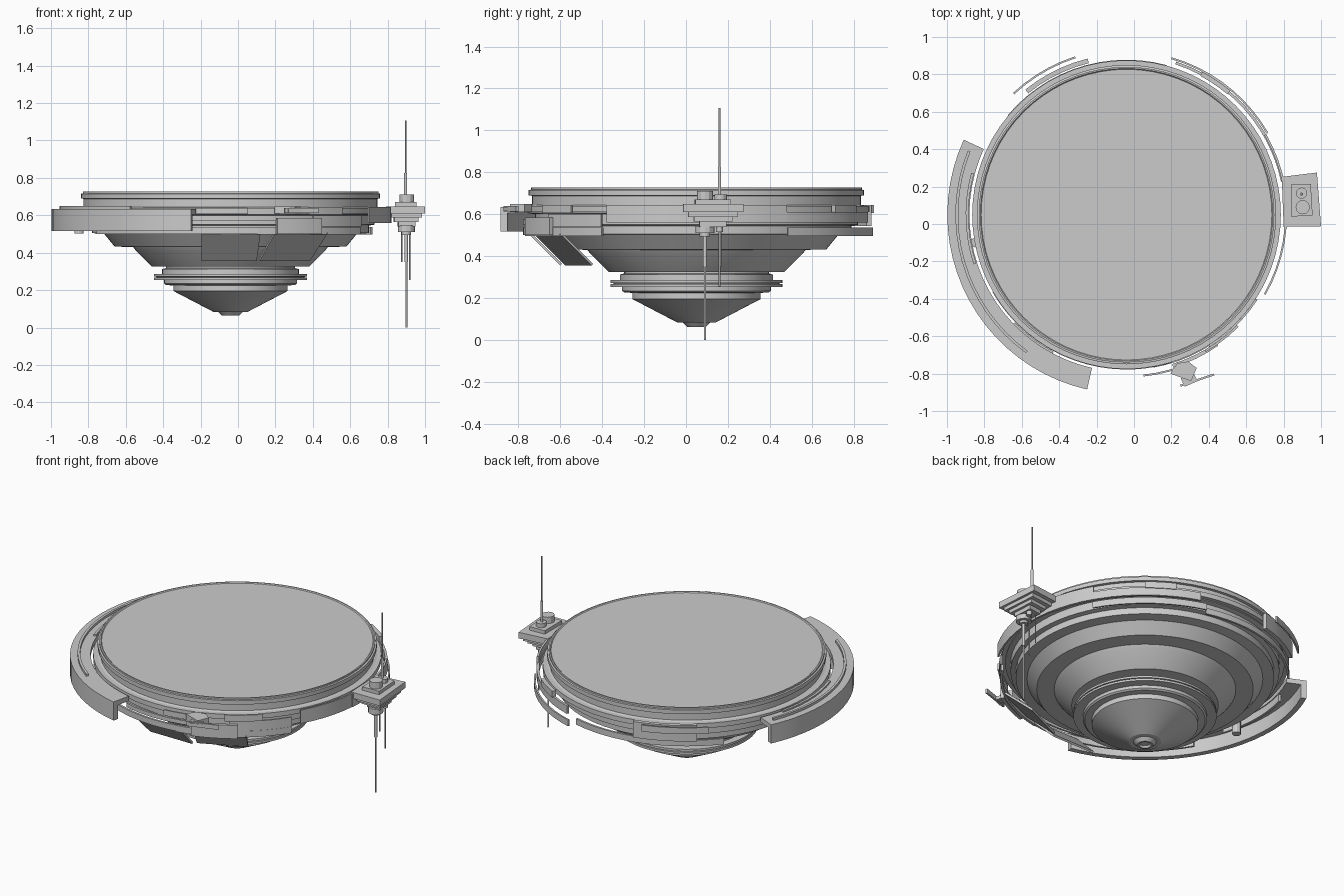
import bpy, bmesh
from math import cos, sin, radians, pi, ceil
from mathutils import Vector

CX, CY = -0.04, 0.05  # axis of the round hull


def make(name, verts, faces, smooth=True):
    me = bpy.data.meshes.new(name)
    me.from_pydata(verts, [], faces)
    bm = bmesh.new()
    bm.from_mesh(me)
    bmesh.ops.remove_doubles(bm, verts=bm.verts, dist=1e-5)
    bmesh.ops.recalc_face_normals(bm, faces=bm.faces)
    bm.to_mesh(me)
    bm.free()
    ob = bpy.data.objects.new(name, me)
    bpy.context.collection.objects.link(ob)
    if smooth:
        bpy.ops.object.select_all(action='DESELECT')
        ob.select_set(True)
        bpy.context.view_layer.objects.active = ob
        bpy.ops.object.shade_smooth_by_angle(angle=radians(25))
    return ob


def lathe(name, profile, seg=72, cx=CX, cy=CY):
    """Solid of revolution; open profile ends are capped."""
    n = len(profile)
    v = [(cx + r * cos(2 * pi * i / seg), cy + r * sin(2 * pi * i / seg), z)
         for i in range(seg) for r, z in profile]
    f = [(i * n + j, (i + 1) % seg * n + j, (i + 1) % seg * n + j + 1, i * n + j + 1)
         for i in range(seg) for j in range(n - 1)]
    f += [[i * n for i in range(seg)], [i * n + n - 1 for i in range(seg)]]
    return make(name, v, f)


def arc(name, a0, a1, section):
    """Sweep a closed (r, z) section around the hull axis."""
    n, k = len(section), max(2, ceil(abs(a1 - a0) / 5))
    v = []
    for i in range(k + 1):
        a = radians(a0 + (a1 - a0) * i / k)
        v += [(CX + r * cos(a), CY + r * sin(a), z) for r, z in section]
    f = [(i * n + j, i * n + (j + 1) % n, (i + 1) * n + (j + 1) % n, (i + 1) * n + j)
         for i in range(k) for j in range(n)]
    f += [list(range(n)), list(range(k * n, k * n + n))]
    return make(name, v, f)


def band(name, a0, a1, r0, r1, z0, z1):
    return arc(name, a0, a1, [(r0, z0), (r1, z0), (r1, z1), (r0, z1)])


def prism(name, pts, z0, z1):
    n = len(pts)
    v = [(x, y, z) for z in (z0, z1) for x, y in pts]
    f = [(i, (i + 1) % n, n + (i + 1) % n, n + i) for i in range(n)]
    return make(name, v, f + [list(range(n)), list(range(n, 2 * n))], False)


def rod(name, x, y, r, z0, z1, seg=12):
    return lathe(name, [(r, z0), (r, z1)], seg, x, y)


# main hull: flat deck, rim, stepped cone
lathe("hull", [
    (0.777, 0.722), (0.782, 0.727), (0.79, 0.727), (0.79, 0.717), (0.80, 0.715),
    (0.80, 0.69), (0.785, 0.688), (0.785, 0.645), (0.80, 0.64), (0.80, 0.605),
    (0.77, 0.60), (0.77, 0.55), (0.74, 0.545), (0.74, 0.505), (0.675, 0.50),
    (0.62, 0.433), (0.52, 0.43), (0.505, 0.41), (0.42, 0.325), (0.345, 0.325)])

# lower drum, with twin flanges
lathe("lower_drum", [
    (0.345, 0.33), (0.345, 0.318), (0.365, 0.312), (0.365, 0.286), (0.41, 0.286),
    (0.41, 0.273), (0.395, 0.271), (0.395, 0.269), (0.41, 0.267), (0.41, 0.254),
    (0.355, 0.254), (0.355, 0.235), (0.345, 0.227), (0.305, 0.225), (0.305, 0.2)])

# nose cone with recessed tip
lathe("nose_cone", [
    (0.305, 0.205), (0.305, 0.195), (0.092, 0.084), (0.065, 0.083), (0.045, 0.063),
    (0.035, 0.063), (0.028, 0.075)])

# thin upper ring around hull
arc("upper_ring", 0, 360, [(0.795, 0.61), (0.825, 0.61), (0.825, 0.64), (0.795, 0.64)])

# big angled channel on the left
arc("side_channel", 155.3, 257.3, [
    (0.84, 0.605), (0.925, 0.605), (0.925, 0.517), (0.958, 0.517), (0.958, 0.635), (0.84, 0.635)])
band("channel_ridge", 158, 234, 0.90, 0.915, 0.63, 0.65)
band("channel_inner_strip", 165, 198, 0.845, 0.86, 0.56, 0.645)
rod("channel_foot", -0.85, -0.1, 0.025, 0.503, 0.606)

# broken guard bands around the hull: start, end, r0, r1, z0, z1
for i, b in enumerate([
        (108, 133, 0.88, 0.89, 0.605, 0.645),
        (104, 129, 0.835, 0.86, 0.545, 0.645),
        (74, 30, 0.865, 0.875, 0.497, 0.537),
        (72, 12, 0.845, 0.86, 0.56, 0.61),
        (62, 50, 0.84, 0.865, 0.605, 0.645),
        (30, -5, 0.85, 0.862, 0.56, 0.645),
        (0, -30, 0.848, 0.858, 0.56, 0.645),
        (-33, -58, 0.825, 0.835, 0.54, 0.60),
        (-45, -60, 0.835, 0.848, 0.605, 0.645),
        (-33, -80, 0.815, 0.83, 0.497, 0.537),
        (-55, -73, 0.835, 0.855, 0.50, 0.585),
        (-70, -84, 0.86, 0.87, 0.605, 0.64),
        (-73, -105, 0.815, 0.828, 0.55, 0.575),
        (-80, -150, 0.815, 0.828, 0.50, 0.537),
        (-118, -136, 0.83, 0.855, 0.54, 0.60),
        (75, 140, 0.815, 0.828, 0.50, 0.537)]):
    band("guard_band_%d" % (i + 1), *b)

# front clip block and its plate
prism("clip_block", [(0.195, -0.80), (0.305, -0.84), (0.335, -0.77), (0.29, -0.735), (0.23, -0.745)], 0.61, 0.648)
prism("clip_plate", [(0.25, -0.87), (0.43, -0.81), (0.425, -0.80), (0.245, -0.86)], 0.612, 0.64)
prism("clip_link", [(0.25, -0.825), (0.32, -0.80), (0.34, -0.84), (0.27, -0.87)], 0.615, 0.635)

# slanted front panels under the rim
for name, q in (("front_panel_left", [(-0.195, -0.745, 0.5), (0.12, -0.745, 0.5), (0.10, -0.6, 0.355), (-0.195, -0.6, 0.355)]),
                ("front_panel_right", [(0.195, -0.72, 0.5), (0.48, -0.6, 0.505), (0.385, -0.45, 0.355), (0.115, -0.575, 0.355)])):
    a, b, c, d = map(Vector, q)
    off = (b - a).cross(d - a).normalized() * 0.012
    vs = [a, b, c, d] + [p + off for p in (a, b, c, d)]
    make(name, [tuple(p) for p in vs], [(0, 1, 2, 3), (4, 5, 6, 7), (0, 1, 5, 4), (1, 2, 6, 5), (2, 3, 7, 6), (3, 0, 4, 7)], False)

# antenna mount: tapering stack of slabs
slab = [(0.79, 0.252), (0.978, 0.275), (1.0, -0.012), (0.80, -0.015)]
mid = Vector((0.905, 0.125))
for i, (s, z0, z1) in enumerate([(1.0, 0.61, 0.648), (0.82, 0.587, 0.61), (0.64, 0.565, 0.587), (0.45, 0.54, 0.565)]):
    prism("mount_slab_%d" % (i + 1), [tuple(mid + (Vector(p) - mid) * s) for p in slab], z0, z1)
prism("mount_top_box", [(0.84, 0.21), (0.945, 0.215), (0.955, 0.045), (0.84, 0.04)], 0.645, 0.67)

# antenna sockets and rods
for name, x, y, r, z0, z1 in [
        ("top_socket_large", 0.902, 0.09, 0.038, 0.665, 0.71),
        ("top_socket_small", 0.896, 0.165, 0.03, 0.665, 0.695),
        ("upper_rod_base", 0.896, 0.16, 0.008, 0.69, 0.825),
        ("upper_rod", 0.896, 0.16, 0.004, 0.82, 1.107),
        ("bottom_socket", 0.9, 0.09, 0.045, 0.51, 0.545),
        ("bottom_socket_tip", 0.9, 0.09, 0.025, 0.495, 0.515),
        ("lower_rod_base", 0.9, 0.09, 0.009, 0.35, 0.51),
        ("lower_rod", 0.9, 0.09, 0.005, 0.0, 0.36),
        ("small_socket", 0.917, 0.16, 0.016, 0.515, 0.545),
        ("small_rod", 0.917, 0.16, 0.004, 0.255, 0.53),
        ("short_rod", 0.875, 0.165, 0.004, 0.35, 0.545)]:
    rod(name, x, y, r, z0, z1)
